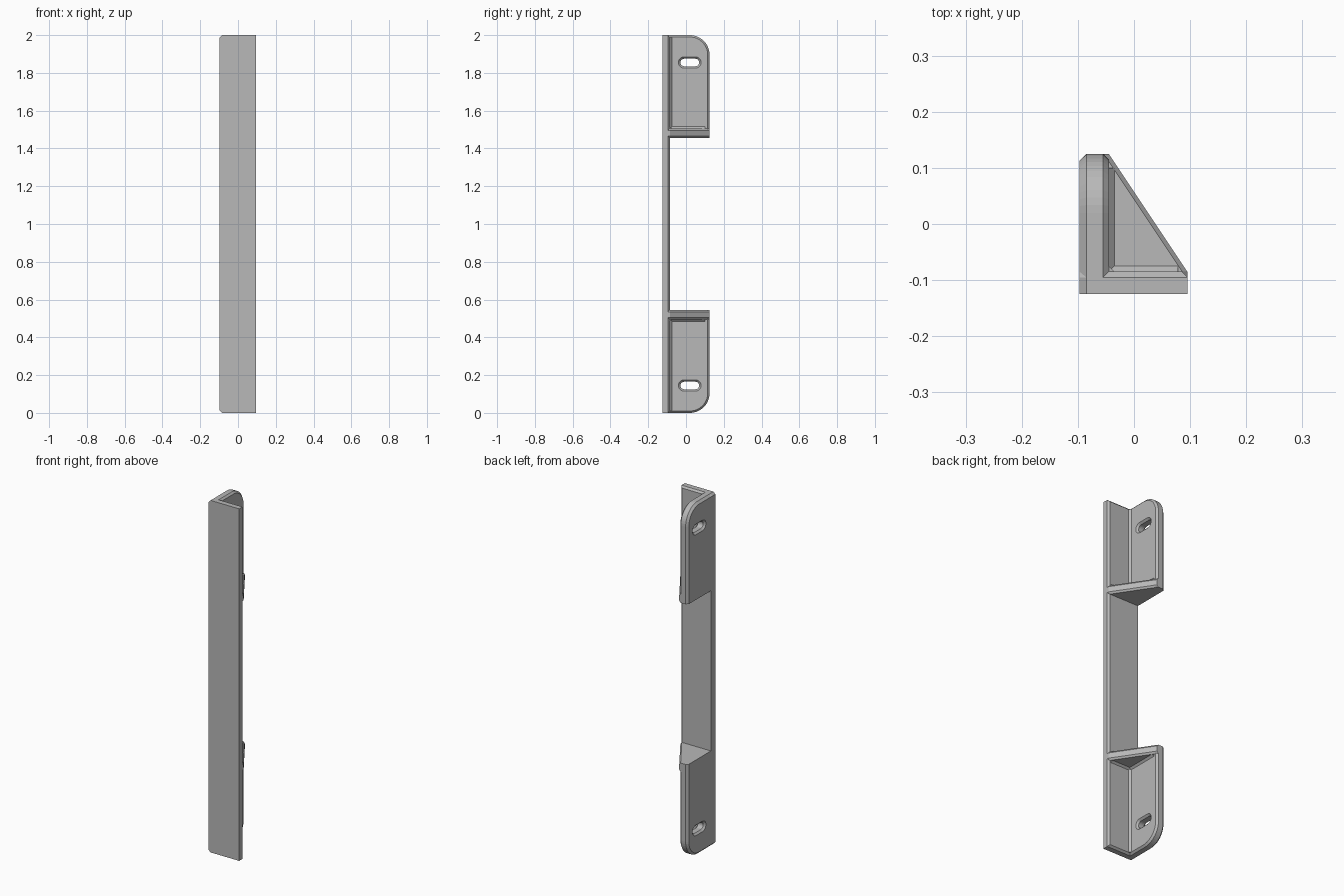
import bpy, bmesh, math
from mathutils import Vector

cube = bpy.data.objects.get("Cube")
if cube:
    bpy.data.objects.remove(cube, do_unlink=True)

grey = bpy.data.materials.new("plain_grey")
grey.use_nodes = True
colour = (0.48, 0.48, 0.48, 1)
grey.diffuse_color = colour
grey.node_tree.nodes["Principled BSDF"].inputs["Base Color"].default_value = colour

LEFT, RIGHT, FRONT, BACK = -0.097, 0.095, -0.125, 0.125
WALL_X, WALL_Y = -0.045, -0.085      # inner faces of flange and plate
GAP, SHELF = 1.455, 1.505            # underside and upper side of the web
CH = 0.01                            # chamfer and fillet size


def loft(name, axis, layers, flip=False):
    """Join equal 2D outlines stacked along an axis; flip mirrors top to bottom."""
    bm = bmesh.new()
    rings = []
    for level, outline in layers:
        ring = []
        for point in outline:
            co = list(point)
            co.insert(axis, level)
            if flip:
                co[2] = 2 - co[2]
            ring.append(bm.verts.new(Vector(co)))
        rings.append(ring)
    count = len(rings[0])
    for low, high in zip(rings, rings[1:]):
        for i in range(count):
            j = (i + 1) % count
            bm.faces.new((low[i], low[j], high[j], high[i]))
    bm.faces.new(rings[0])
    bm.faces.new(rings[-1])
    bmesh.ops.recalc_face_normals(bm, faces=bm.faces)
    mesh = bpy.data.meshes.new(name)
    bm.to_mesh(mesh)
    bm.free()
    mesh.materials.append(grey)
    obj = bpy.data.objects.new(name, mesh)
    bpy.context.collection.objects.link(obj)
    return obj


def arc(cy, cz, radius, start, end, steps):
    angles = [math.radians(start + (end - start) * i / steps) for i in range(steps + 1)]
    return [(cy + radius * math.cos(a), cz + radius * math.sin(a)) for a in angles]


def plate_outline(d):
    return [(LEFT, 0.012), (LEFT + 0.012, d), (RIGHT - d, d),
            (RIGHT - d, 2 - d), (LEFT + 0.012, 2 - d), (LEFT, 1.988)]


def flange_outline(d):
    return ([(-0.1, GAP), (-0.1, 2 - d)] + arc(0.02, 1.895, 0.105 - d, 90, 0, 12)
            + [(BACK - d, GAP)])


def slot_outline(radius):
    return arc(0.05, 1.855, radius, -90, 90, 10) + arc(-0.01, 1.855, radius, 90, 270, 10)


def web_outline(e):
    return [(-0.055, -0.095), (-0.055, BACK), (WALL_X - e, BACK),
            (RIGHT - e, WALL_Y), (RIGHT - e, -0.095)]


def fillet(a, b):
    return [(a, b), (a + CH, b), (a, b + CH)]


# Long front plate with chamfered inner rim
loft("front_plate", 1, [(FRONT, plate_outline(0)), (WALL_Y - CH, plate_outline(0)),
                        (WALL_Y, plate_outline(CH))])

for side, flip in (("upper", False), ("lower", True)):
    # Mounting flange with chamfered rim
    flange = loft(side + "_flange", 0,
                  [(LEFT, flange_outline(0.012)), (LEFT + 0.012, flange_outline(0)),
                   (WALL_X - CH, flange_outline(0)), (WALL_X, flange_outline(CH))], flip)

    # Screw slot, flared on both faces
    cutter = loft(side + "_slot_cutter", 0,
                  [(-0.099, slot_outline(0.032)), (-0.087, slot_outline(0.02)),
                   (-0.055, slot_outline(0.02)), (-0.043, slot_outline(0.032))], flip)
    cutter.hide_render = True
    cut = flange.modifiers.new("slot", 'BOOLEAN')
    cut.operation = 'DIFFERENCE'
    cut.solver = 'EXACT'
    cut.object = cutter
    bpy.context.view_layer.objects.active = flange
    bpy.ops.object.modifier_apply(modifier=cut.name)
    bpy.data.objects.remove(cutter, do_unlink=True)

    # Triangular web closing the end pocket
    loft(side + "_web", 2, [(GAP, web_outline(0.009)), (GAP + CH, web_outline(0)),
                            (SHELF - CH, web_outline(0)), (SHELF, web_outline(0.009))], flip)

    # Straight fillets along the three inner corners
    corner = fillet(WALL_X, WALL_Y)
    loft(side + "_corner_fillet", 2, [(SHELF, corner), (2 - CH, corner)], flip)
    along_flange = fillet(WALL_X, SHELF)
    loft(side + "_flange_fillet", 1, [(WALL_Y, along_flange), (0.1, along_flange)], flip)
    along_plate = fillet(WALL_Y, SHELF)
    loft(side + "_plate_fillet", 0, [(WALL_X, along_plate), (0.078, along_plate)], flip)
